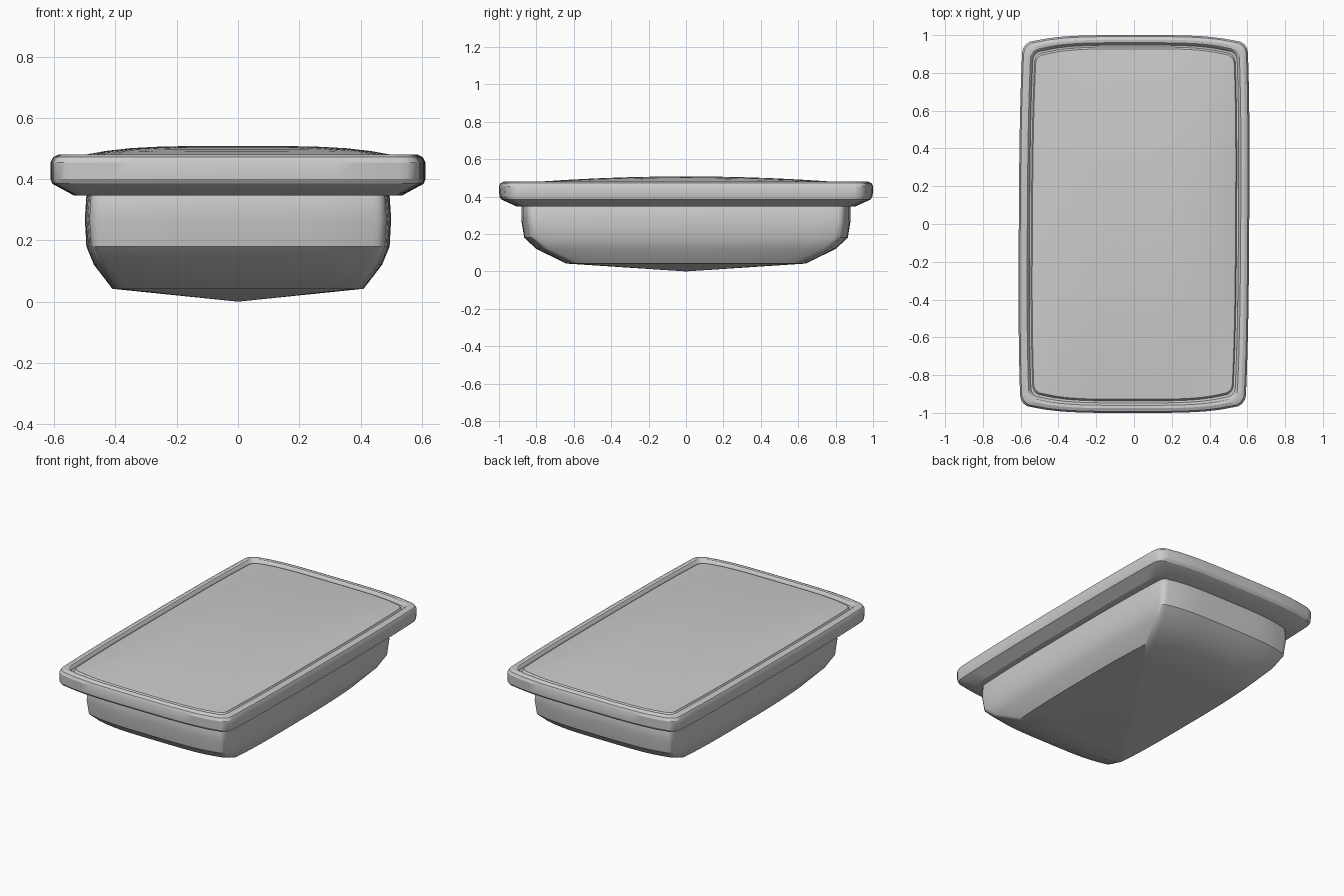
import bpy, bmesh, math

if "Cube" in bpy.data.objects:
    bpy.data.objects.remove(bpy.data.objects["Cube"])


def outline(hx, hy, r, bx, by):
    """Rounded rectangle whose sides bow out by bx / by; hx, hy are the mid-side extents."""
    cx, cy = hx - bx, hy - by          # extents at the corners
    n = 8
    quarter = []
    for i in range(n):                 # long side, upwards from the middle
        t = i / n
        quarter.append((cx + bx * (1 - t ** 3), t * (cy - r)))
    for i in range(5):                 # corner
        a = math.pi / 2 * i / 4
        quarter.append((cx - r + r * math.cos(a), cy - r + r * math.sin(a)))
    for i in range(n - 1, -1, -1):     # short side, back to the middle
        t = i / n
        quarter.append((t * (cx - r), cy + by * (1 - t ** 4)))
    left = [(-x, y) for x, y in quarter[-2::-1]]
    top = quarter + left
    bottom = [(-x, -y) for x, y in top[1:-1]]
    return top + bottom


def loft(name, rings, apex_z=None):
    """Skin a list of rings of 3D points, optionally closing on a central point."""
    bm = bmesh.new()
    loops = [[bm.verts.new(p) for p in ring] for ring in rings]
    for a, b in zip(loops, loops[1:]):
        for i in range(len(a)):
            j = (i + 1) % len(a)
            bm.faces.new((a[i], a[j], b[j], b[i]))
    if apex_z is not None:
        tip = bm.verts.new((0, 0, apex_z))
        last = loops[-1]
        for i in range(len(last)):
            bm.faces.new((last[i], last[(i + 1) % len(last)], tip))
    bmesh.ops.recalc_face_normals(bm, faces=bm.faces)
    me = bpy.data.meshes.new(name)
    bm.to_mesh(me)
    bm.free()
    ob = bpy.data.objects.new(name, me)
    bpy.context.collection.objects.link(ob)
    bpy.context.view_layer.objects.active = ob
    ob.select_set(True)
    bpy.ops.object.shade_smooth_by_angle(angle=math.radians(28))
    ob.select_set(False)
    return ob


# Lower dish: walls tuck in towards a shallow pointed underside
wall = [(0.485, 0.87, 0.37), (0.495, 0.88, 0.345), (0.50, 0.88, 0.27),
        (0.495, 0.865, 0.18), (0.47, 0.80, 0.12), (0.41, 0.64, 0.042)]
rings = [[(x, y, z) for x, y in outline(hx, hy, 0.04, 0.015, 0.03)] for hx, hy, z in wall]
base = rings[-1]
for s in (0.75, 0.5, 0.25):
    rings.append([(x * s, y * s, 0.042 * s) for x, y, _ in base])
loft("dish_body", rings, 0.0)

# Rim: flared underside, rolled edge and a groove around the lid
# (half width, half length, height, corner radius)
profile = [(0.46, 0.84, 0.35, 0.04), (0.535, 0.905, 0.347, 0.04), (0.605, 0.988, 0.385, 0.06),
           (0.61, 0.998, 0.40, 0.065), (0.61, 1.0, 0.455, 0.065), (0.602, 0.992, 0.472, 0.065),
           (0.585, 0.975, 0.48, 0.06), (0.565, 0.96, 0.478, 0.05), (0.557, 0.952, 0.47, 0.05),
           (0.553, 0.947, 0.458, 0.05), (0.543, 0.937, 0.456, 0.05)]
rings = [[(x + 0.006 * y, y, z) for x, y in outline(hx, hy, r, 0.012, 0.03)]
         for hx, hy, z, r in profile]
loft("rim", rings)

# Lid panel: gently crowned surface inside the rim
edge = outline(0.543, 0.937, 0.05, 0.012, 0.03)
rings = [[(x + 0.006 * y, y, 0.456) for x, y in edge]]
for s in (0.99, 0.9, 0.8, 0.65, 0.5, 0.35, 0.18):
    ring = []
    for x, y in edge:
        x, y = x * s, y * s
        crown = (1 - (x / 0.543) ** 4) * (1 - (y / 0.937) ** 2)
        ring.append((x + 0.006 * y, y, 0.468 + 0.04 * crown))
    rings.append(ring)
loft("lid_panel", rings, 0.508)
